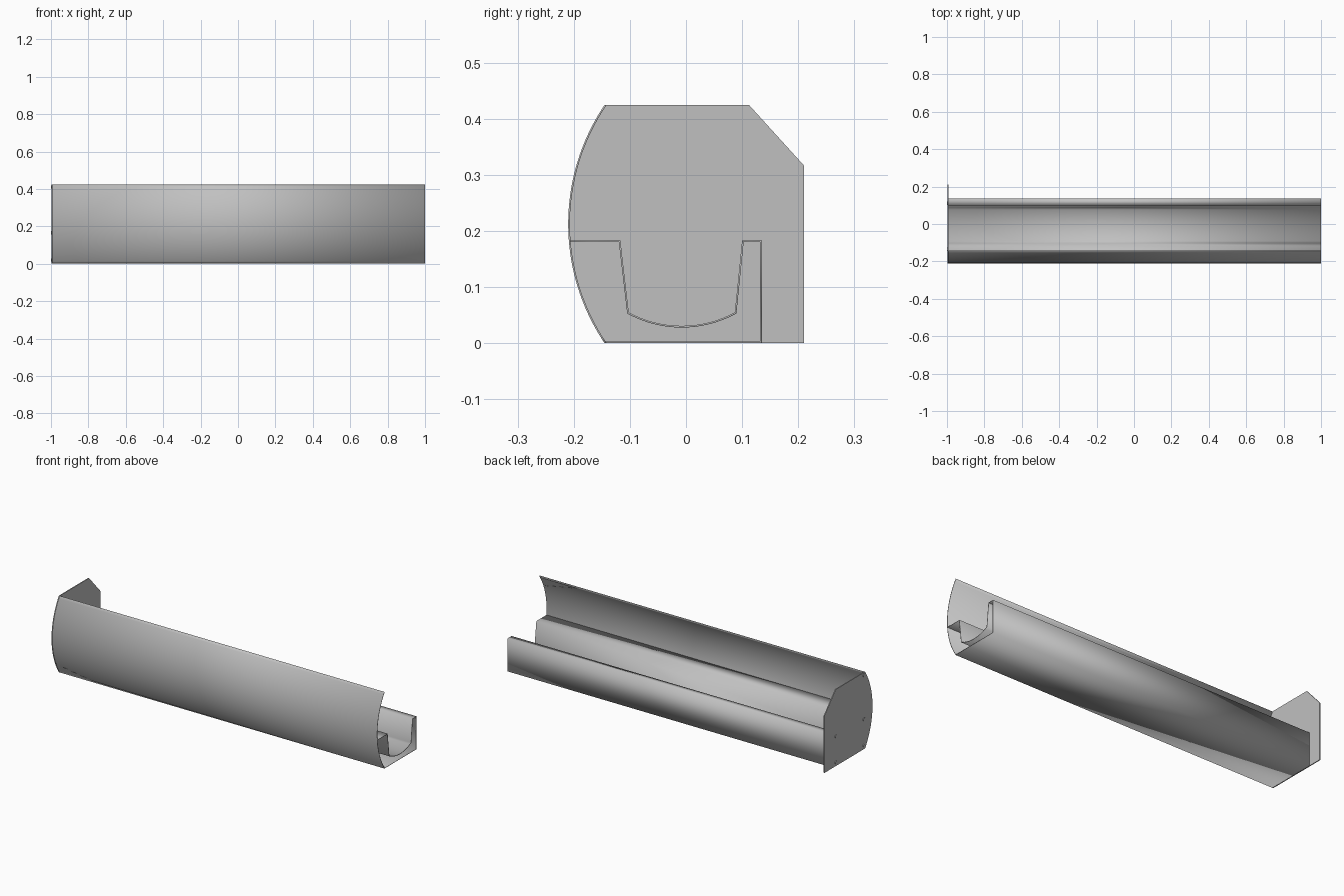
import bpy, bmesh, math
from mathutils import Matrix

if "Cube" in bpy.data.objects:
    bpy.data.objects.remove(bpy.data.objects["Cube"], do_unlink=True)

X0, X1 = -0.992, 1.0      # extrusion ends
SHEET = 0.003             # sheet metal thickness

metal = bpy.data.materials.new("light_grey_metal")
metal.use_nodes = True
GREY = (0.53, 0.53, 0.53, 1)
metal.diffuse_color = GREY
metal.node_tree.nodes["Principled BSDF"].inputs["Base Color"].default_value = GREY


def finish(name, bm, smooth=False):
    mesh = bpy.data.meshes.new(name)
    bm.to_mesh(mesh)
    bm.free()
    mesh.materials.append(metal)
    ob = bpy.data.objects.new(name, mesh)
    bpy.context.collection.objects.link(ob)
    if smooth:
        bpy.ops.object.select_all(action='DESELECT')
        ob.select_set(True)
        bpy.context.view_layer.objects.active = ob
        bpy.ops.object.shade_smooth_by_angle(angle=math.radians(25))
    return ob


def arc(y, z0, z1, sag, n=32):
    """Circular bow between (y, z0) and (y, z1), bulging towards -y."""
    half = (z1 - z0) / 2
    r = (half * half + sag * sag) / (2 * sag)
    a = math.asin(half / r)
    return [(y - sag + r - r * math.cos(t), (z0 + z1) / 2 + r * math.sin(t))
            for t in (-a + 2 * a * i / n for i in range(n + 1))]


def sheet(name, path):
    """Extrude an open (y, z) path along x; thickness grows to its left."""
    bm = bmesh.new()
    rows = [[bm.verts.new((x, y, z)) for y, z in path] for x in (X0, X1)]
    for i in range(len(path) - 1):
        bm.faces.new((rows[0][i], rows[0][i + 1], rows[1][i + 1], rows[1][i]))
    ob = finish(name, bm, smooth=True)
    mod = ob.modifiers.new("thickness", 'SOLIDIFY')
    mod.thickness = SHEET
    mod.offset = -1
    mod.use_even_offset = True
    return ob


# Curved front cover, running from top to bottom
bow = arc(-0.145, 0, 0.425, 0.065)
sheet("front_cover", bow[::-1])

# Flat floor, rear wall and its inward lip
sheet("base_channel", [(-0.145, 0), (0.135, 0), (0.135, 0.183), (0.10, 0.183)])

# Inner trough: sloped sides, dished bottom and ledge reaching the cover
dish = [(-z, y) for y, z in arc(0.055, -0.087, 0.102, 0.024, 16)]
sheet("inner_trough", [(0.10, 0.183)] + dish + [(-0.117, 0.183), (-0.207, 0.183)])

# End plate following the cover's bow, with a chamfered rear corner
bm = bmesh.new()
outline = bow + [(0.112, 0.425), (0.21, 0.317), (0.21, 0)]
plate = bm.faces.new([bm.verts.new((X0, y, z)) for y, z in outline])
grown = bmesh.ops.extrude_face_region(bm, geom=[plate])["geom"]
bmesh.ops.translate(bm, vec=(-0.005, 0, 0),
                    verts=[v for v in grown if isinstance(v, bmesh.types.BMVert)])
bmesh.ops.recalc_face_normals(bm, faces=bm.faces)
finish("end_plate", bm)

# Screw heads on the outside of the end plate
bm = bmesh.new()
for y, z in [(0.11, 0.165), (0.11, 0.02), (-0.135, 0.165), (-0.135, 0.02), (-0.135, 0.41)]:
    bmesh.ops.create_cone(bm, cap_ends=True, segments=16, radius1=0.009, radius2=0.009, depth=0.004,
                          matrix=Matrix.Translation((-0.998, y, z)) @ Matrix.Rotation(math.pi / 2, 4, 'Y'))
finish("plate_screws", bm, smooth=True)
